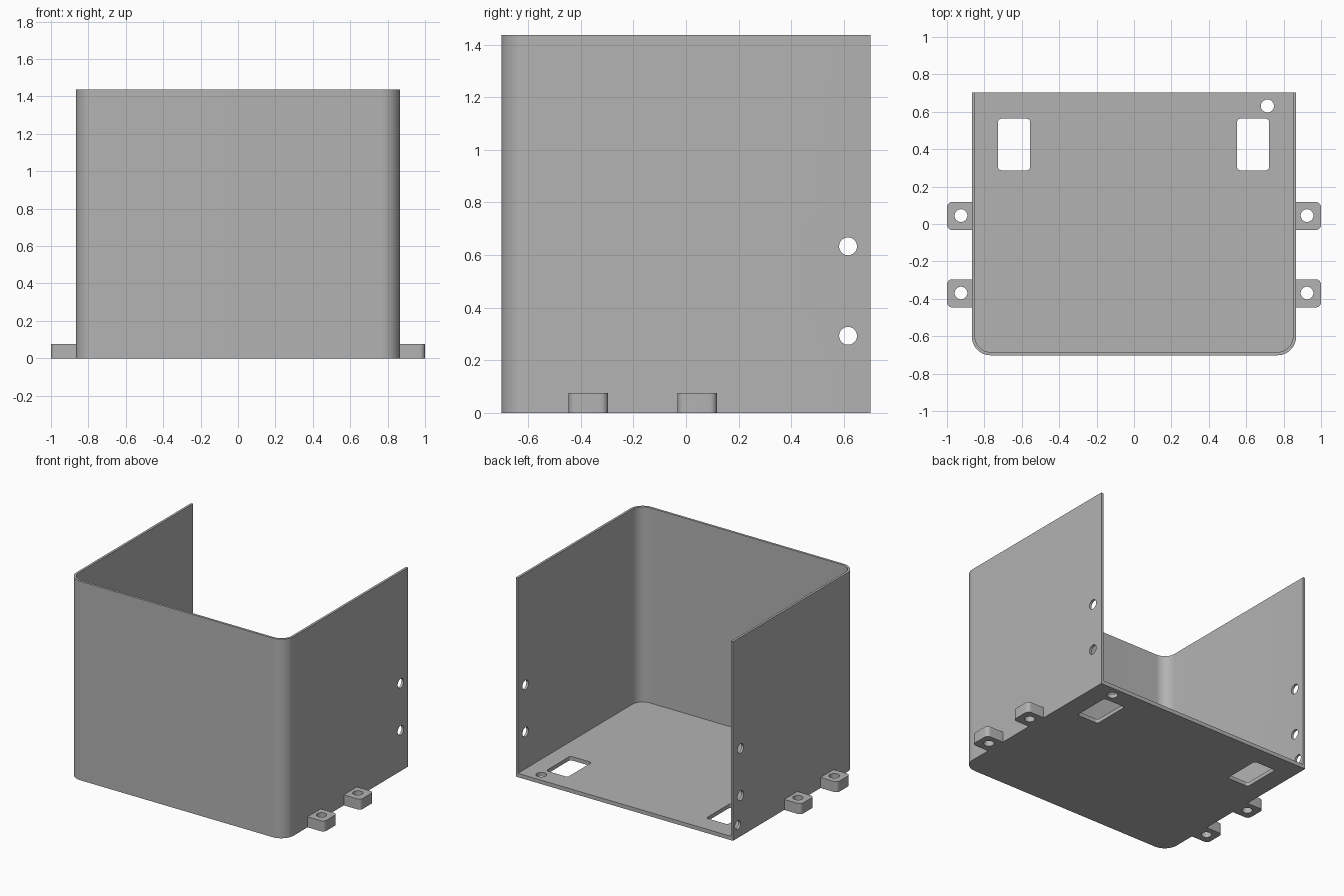
import bpy, bmesh, math
from mathutils import Matrix

cube = bpy.data.objects.get("Cube")
if cube:
    bpy.data.objects.remove(cube, do_unlink=True)

# Single matte grey
GREY = (0.45, 0.45, 0.45, 1)
grey = bpy.data.materials.new("plain grey")
grey.use_nodes = True
grey.diffuse_color = GREY
grey.node_tree.nodes["Principled BSDF"].inputs["Base Color"].default_value = GREY

W, D, H = 0.867, 0.702, 1.436     # half width, half depth, height
WALL, FLOOR = 0.017, 0.028        # thicknesses
CORNER = 0.1                      # outer front corner radius


def add_object(name, bm):
    bmesh.ops.recalc_face_normals(bm, faces=bm.faces)
    mesh = bpy.data.meshes.new(name)
    bm.to_mesh(mesh)
    bm.free()
    mesh.materials.append(grey)
    obj = bpy.data.objects.new(name, mesh)
    bpy.context.collection.objects.link(obj)
    return obj


def rounded_prism(name, x0, x1, y0, y1, z0, z1, radii, steps=12):
    """Upright block; radii run counter-clockwise from the (x0, y0) corner."""
    bm = bmesh.new()
    corners = [(x0, y0, 1, 1), (x1, y0, -1, 1), (x1, y1, -1, -1), (x0, y1, 1, -1)]
    verts = []
    for i, ((x, y, sx, sy), r) in enumerate(zip(corners, radii)):
        for k in range(steps + 1 if r else 1):
            a = math.pi + (i + k / steps) * math.pi / 2
            px = x + r * (sx + math.cos(a)) if r else x
            py = y + r * (sy + math.sin(a)) if r else y
            verts.append(bm.verts.new((px, py, z0)))
    base = bm.faces.new(verts)
    ext = bmesh.ops.extrude_face_region(bm, geom=[base])
    top = [g for g in ext["geom"] if isinstance(g, bmesh.types.BMVert)]
    bmesh.ops.translate(bm, verts=top, vec=(0, 0, z1 - z0))
    return add_object(name, bm)


def drill(name, center, radius, length, axis="Z"):
    """Cylindrical hole cutter."""
    bm = bmesh.new()
    turn = Matrix.Rotation(math.pi / 2, 4, "Y") if axis == "X" else Matrix()
    bmesh.ops.create_cone(bm, cap_ends=True, segments=32, radius1=radius,
                          radius2=radius, depth=length,
                          matrix=Matrix.Translation(center) @ turn)
    return add_object(name, bm)


def cut(obj, cutters):
    """Subtract the cutters, remove them and shade the result."""
    bpy.ops.object.select_all(action="DESELECT")
    bpy.context.view_layer.objects.active = obj
    obj.select_set(True)
    for c in cutters:
        c.hide_render = True
        mod = obj.modifiers.new("cut", "BOOLEAN")
        mod.operation = "DIFFERENCE"
        mod.solver = "EXACT"
        mod.object = c
        bpy.ops.object.modifier_apply(modifier=mod.name)
        bpy.data.objects.remove(c, do_unlink=True)
    bpy.ops.object.shade_smooth_by_angle(angle=math.radians(30))


# Case: floor and three walls, open at the top and back
case = rounded_prism("open_case", -W, W, -D, D, 0, H, (CORNER, CORNER, 0, 0))
inner = CORNER - WALL
cutters = [rounded_prism("cavity_cutter", -W + WALL, W - WALL, -D + WALL, D + 1,
                         FLOOR, H + 1, (inner, inner, 0, 0))]

# Floor openings: two rounded windows and a cable hole
for x in (-0.641, 0.637):
    cutters.append(rounded_prism("window_cutter", x - 0.086, x + 0.086, 0.287, 0.563,
                                 -0.1, 0.1, (0.018,) * 4, 6))
cutters.append(drill("cable_cutter", (0.713, 0.631, 0), 0.035, 0.2))

# Side wall holes: a pair through both walls, one more low on the -x wall
for z in (0.633, 0.293):
    cutters.append(drill("side_cutter", (0, 0.616, z), 0.034, 3, "X"))
cutters.append(drill("low_side_cutter", (-W, 0.648, 0.093), 0.031, 0.2, "X"))
cut(case, cutters)

# Mounting lugs, two on each side
for side, s in (("left", 1), ("right", -1)):
    for place, y in (("front", -0.371), ("back", 0.043)):
        x0, x1 = sorted((s * W, s * 1.0))
        r = 0.028
        radii = (0, r, r, 0) if s > 0 else (r, 0, 0, r)
        lug = rounded_prism(f"{place}_{side}_lug", x0, x1, y - 0.075, y + 0.075,
                            0, 0.076, radii, 8)
        cut(lug, [drill("lug_cutter", (s * 0.925, y + 0.002, 0.04), 0.034, 0.3)])
